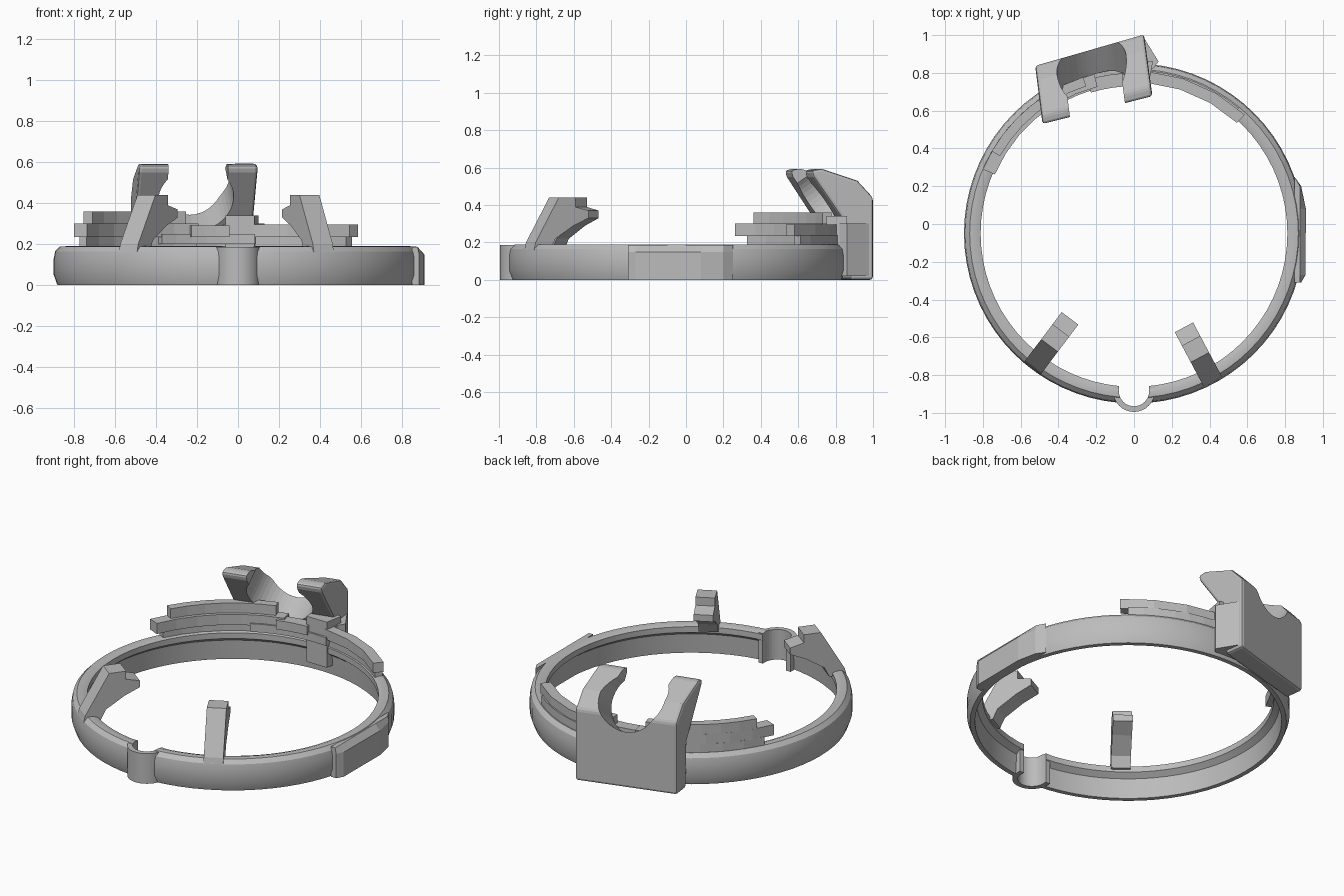
import bpy, bmesh, math
from math import radians, cos, sin, pi
from mathutils import Matrix, Vector

cube = bpy.data.objects.get("Cube")
if cube:
    bpy.data.objects.remove(cube)

grey = bpy.data.materials.new("plain_grey")
grey.use_nodes = True
COLOUR = (0.5, 0.5, 0.5, 1)
grey.diffuse_color = COLOUR
grey.node_tree.nodes["Principled BSDF"].inputs["Base Color"].default_value = COLOUR

CENTRE = Vector((0, -0.05, 0))   # middle of the ring
R_OUT, R_IN, TOP = 0.9, 0.812, 0.19


def finish(name, bm, smooth=False):
    bmesh.ops.recalc_face_normals(bm, faces=bm.faces)
    mesh = bpy.data.meshes.new(name)
    bm.to_mesh(mesh)
    bm.free()
    ob = bpy.data.objects.new(name, mesh)
    bpy.context.collection.objects.link(ob)
    mesh.materials.append(grey)
    if smooth:
        bpy.ops.object.select_all(action='DESELECT')
        ob.select_set(True)
        bpy.context.view_layer.objects.active = ob
        bpy.ops.object.shade_smooth_by_angle(angle=radians(30))
    return ob


def prism(name, outline, low, high, place=lambda p: p, smooth=False):
    """Extrude an outline from low to high, then place every point."""
    bm = bmesh.new()
    loops = [[bm.verts.new(place(Vector((u, v, w)))) for u, v in outline]
             for w in (low, high)]
    bm.faces.new(loops[0])
    bm.faces.new(loops[1])
    n = len(outline)
    for i in range(n):
        j = (i + 1) % n
        bm.faces.new((loops[0][i], loops[0][j], loops[1][j], loops[1][i]))
    return finish(name, bm, smooth)


def polar(r, degrees):
    a = radians(degrees)
    return CENTRE.x + r * cos(a), CENTRE.y + r * sin(a)


def arc(name, start, end, r0, r1, z0, z1, steps=6):
    angles = [start + (end - start) * i / steps for i in range(steps + 1)]
    outline = [polar(r1, a) for a in angles] + [polar(r0, a) for a in reversed(angles)]
    return prism(name, outline, z0, z1)


def cut(target, cutter):
    mod = target.modifiers.new("cut", 'BOOLEAN')
    mod.operation = 'DIFFERENCE'
    mod.solver = 'EXACT'
    mod.object = cutter
    cutter.hide_render = True
    cutter.hide_viewport = True
    cutter.display_type = 'WIRE'


# Ring: outer wall with an inward lip at the top, hollow underneath
section = [(0.882, 0), (R_OUT, 0.05), (R_OUT, 0.13), (0.893, 0.165), (0.87, 0.188),
           (0.84, TOP), (R_IN, 0.18), (R_IN, 0.145), (0.845, 0.12), (0.855, 0)]
bm = bmesh.new()
SEG = 72
rows = [[bm.verts.new((*polar(r, 360 * i / SEG), z)) for r, z in section] for i in range(SEG)]
for i in range(SEG):
    a, b = rows[i], rows[(i + 1) % SEG]
    for k in range(len(section)):
        m = (k + 1) % len(section)
        bm.faces.new((a[k], b[k], b[m], a[m]))
ring = finish("ring", bm, True)

# Round notch at the front, backed by a half pipe
NY, NR, PIPE = -0.885, 0.08, 0.11


def half(r, y):
    return [(r * cos(pi + pi * i / 16), y + r * sin(pi + pi * i / 16)) for i in range(17)]


slot = half(NR, NY) + [(NR, -0.7), (-NR, -0.7)]
cut(ring, prism("notch_cutter", slot, -0.1, 0.3))
shell = half(PIPE, NY) + [(PIPE, -0.86), (NR, -0.86)] + half(NR, NY)[::-1] + [(-NR, -0.86), (-PIPE, -0.86)]
prism("notch_pipe", shell, 0, 0.185, smooth=True)

# Flat pad on the left side
pad = [(0.85, -0.31), (0.885, -0.31), (0.908, -0.27), (0.91, 0.08), (0.885, 0.2), (0.85, 0.25)]
prism("side_pad", pad, 0, 0.15)
prism("side_pad_top", pad, 0.15, 0.185,
      lambda p: Vector((min(p.x, 0.91 - (p.z - 0.15) * 0.9), p.y, p.z)))

# Two leaning prongs at the front, hooked inwards
prong = [(0, 0.16), (0.01, 0.2), (0.15, 0.44), (0.25, 0.44), (0.25, 0.39), (0.33, 0.37),
         (0.33, 0.33), (0.24, 0.29), (0.13, 0.22), (0.1, 0.16)]
for name, degrees in (("left_prong", -62), ("right_prong", -127)):
    turn = Matrix.Rotation(radians(degrees), 3, 'Z')
    prism(name, prong, -0.055, 0.055,
          lambda p: CENTRE + turn @ Vector((0.893 - p.x, p.z, p.y)))

# Stepped rails on the rear of the ring
arc("right_rail_foot", 104, 153, 0.83, 0.87, 0.18, 0.24)
arc("right_rail", 104, 157, 0.80, 0.87, 0.235, 0.3)
arc("right_rail_top", 108, 150, 0.82, 0.87, 0.3, 0.36)
arc("left_rail_foot", 50, 85, 0.82, 0.865, 0.18, 0.24)
arc("left_rail", 47, 85, 0.80, 0.86, 0.235, 0.295, 3)
arc("rear_slat", 84, 118, 0.79, 0.85, 0.2, 0.25)
arc("rear_block", 93, 107, 0.78, 0.85, 0.235, 0.29, 3)

# Post between the rails
prism("rear_post", [(-0.06, 0.75), (0.08, 0.75), (0.1, 0.86), (-0.06, 0.87)], 0.06, 0.34)

# Clip: back plate with two forward arms around a tilted round seat
spin = Matrix.Rotation(radians(16), 3, 'Z')


def clip_place(p):
    """p.x runs forward from the plate, p.y is height, p.z runs across."""
    return Vector((-0.235, 0.92, 0)) + spin @ Vector((p.z - 0.15 * p.x, -p.x - 0.1 * p.x * p.z, p.y))


side = [(0, 0), (0, 0.44), (0.08, 0.53), (0.27, 0.595), (0.32, 0.585), (0.31, 0.55),
        (0.13, 0.28), (0.12, 0)]
clip = prism("clip", side, -0.3, 0.3, clip_place)
soft = clip.modifiers.new("soft_edges", 'BEVEL')
soft.width = 0.015
soft.segments = 2

back, up = Vector((-0.82, 0.57)), Vector((0.57, 0.82))


def seat_place(p):
    v = Vector((0.15, 0.47)) + back * p.z + up * p.y
    return clip_place(Vector((v.x, v.y, p.x)))


# Keyhole outline: round seat with a narrower mouth
RS, MOUTH = 0.19, 0.15
a0 = math.acos(MOUTH / RS)
keyhole = [(RS * cos(a0 - (pi + 2 * a0) * i / 32), RS * sin(a0 - (pi + 2 * a0) * i / 32))
           for i in range(33)] + [(-MOUTH, 0.5), (MOUTH, 0.5)]
cut(clip, prism("seat_cutter", keyhole, -0.5, 0.5, seat_place))

# Web joining the clip to the ring
prism("clip_web", [(0.05, 0.99), (0.13, 0.86), (0.1, 0.82), (-0.1, 0.82)], 0.02, 0.3)
